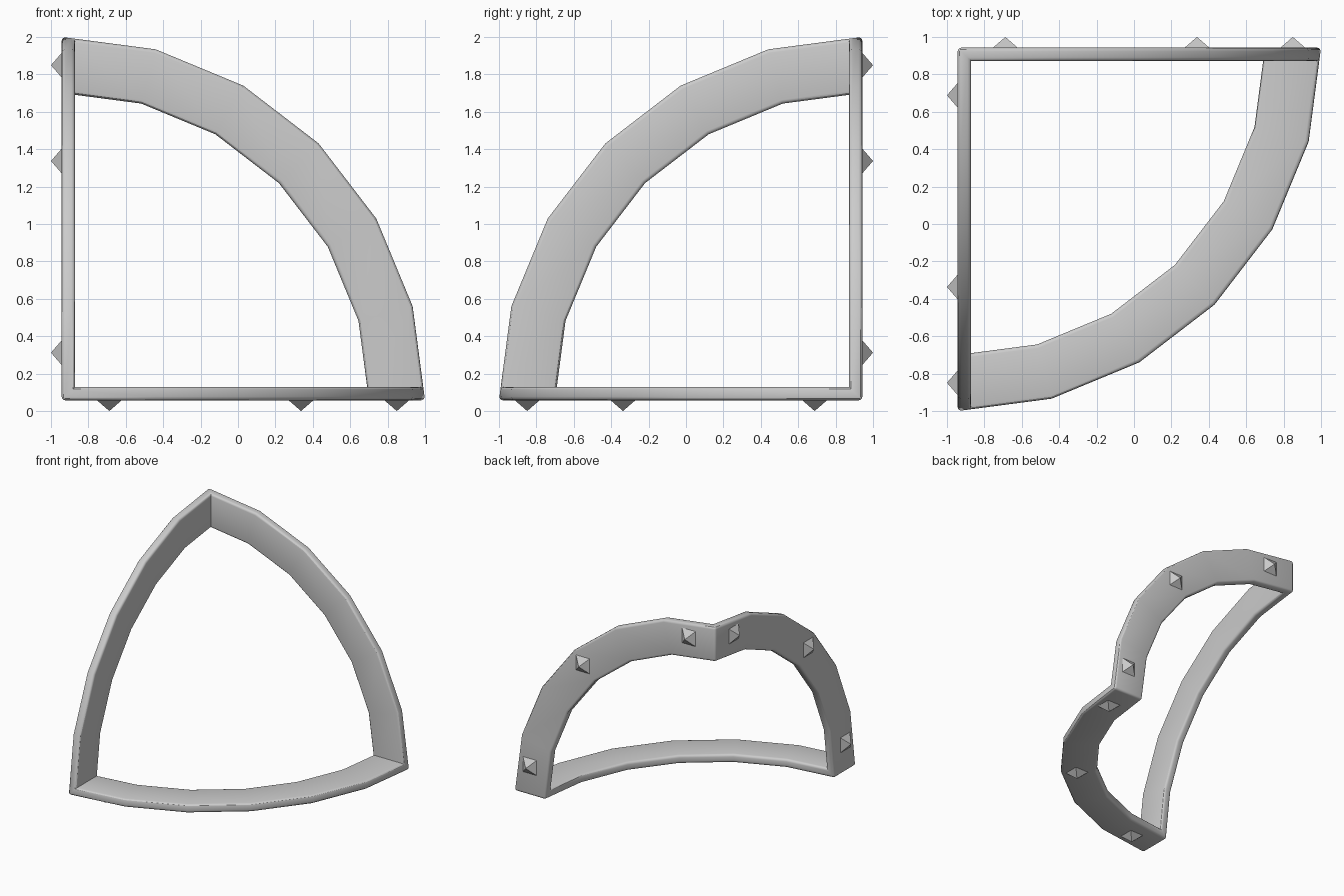
import bpy, bmesh, math
from mathutils import Vector, Matrix

if "Cube" in bpy.data.objects:
    bpy.data.objects.remove(bpy.data.objects["Cube"])

C = 0.943          # shared corner of the three planes: (-C, C, 1-C)
R_OUT, R_IN = 1.943, 1.643
T = 0.072          # band thickness
SEGS = 6


def place(a, b, c, turn):
    """Octant coordinates, turned to one of the three planes, into the world."""
    p = [a, b, c]
    p = p[-turn:] + p[:-turn] if turn else p
    return Vector((-C + p[0], C - p[1], 1 - C + p[2]))


def arc_points(r, depth):
    """Faceted quarter arc, its ends mitred against the neighbouring bands."""
    pts = [(r * math.cos(math.radians(90 * i / SEGS)),
            r * math.sin(math.radians(90 * i / SEGS)), depth)
           for i in range(SEGS + 1)]
    end = r - depth * math.tan(math.radians(45 / SEGS))
    pts[0], pts[-1] = (end, depth, depth), (depth, end, depth)
    return pts


# Frame: three quarter-ring bands meeting at mitred corners
bm = bmesh.new()
for turn in range(3):
    rails = [[bm.verts.new(place(*p, turn)) for p in arc_points(r, d)]
             for r, d in ((R_OUT, 0), (R_OUT, T), (R_IN, T), (R_IN, 0))]
    for k in range(4):
        a, b = rails[k], rails[(k + 1) % 4]
        for i in range(SEGS):
            bm.faces.new((a[i], a[i + 1], b[i + 1], b[i]))
bmesh.ops.remove_doubles(bm, verts=bm.verts, dist=0.001)
bmesh.ops.recalc_face_normals(bm, faces=bm.faces)

# Round all convex edges
bm.normal_update()
sharp = [e for e in bm.edges if e.calc_face_angle_signed(0) > 0.7]
bmesh.ops.bevel(bm, geom=sharp, offset=0.02, segments=3, profile=0.5,
                affect='EDGES', clamp_overlap=True)
mesh = bpy.data.meshes.new("triangle_frame")
bm.to_mesh(mesh)
bm.free()
frame = bpy.data.objects.new("triangle_frame", mesh)
bpy.context.collection.objects.link(frame)
bpy.context.view_layer.objects.active = frame
frame.select_set(True)
bpy.ops.object.shade_smooth_by_angle(angle=math.radians(30))


# Studs: small square pyramids on the outer flat faces
def add_stud(name, angle, turn):
    r, h, height, sink = 1.81, 0.068, 1 - C, 0.002
    x, y = r * math.cos(angle), r * math.sin(angle)
    bm = bmesh.new()
    base = [bm.verts.new(place(x + sx * h, y + sy * h, sink, turn))
            for sx, sy in ((-1, -1), (1, -1), (1, 1), (-1, 1))]
    tip = bm.verts.new(place(x, y, -height, turn))
    bm.faces.new(base)
    for i in range(4):
        bm.faces.new((base[i], base[(i + 1) % 4], tip))
    bmesh.ops.recalc_face_normals(bm, faces=bm.faces)
    me = bpy.data.meshes.new(name)
    bm.to_mesh(me)
    bm.free()
    bpy.context.collection.objects.link(bpy.data.objects.new(name, me))


for turn, side in enumerate(("bottom", "left", "back")):
    for n, deg in enumerate((8.1, 45, 81.9)):
        add_stud(f"{side}_stud_{n + 1}", math.radians(deg), turn)
